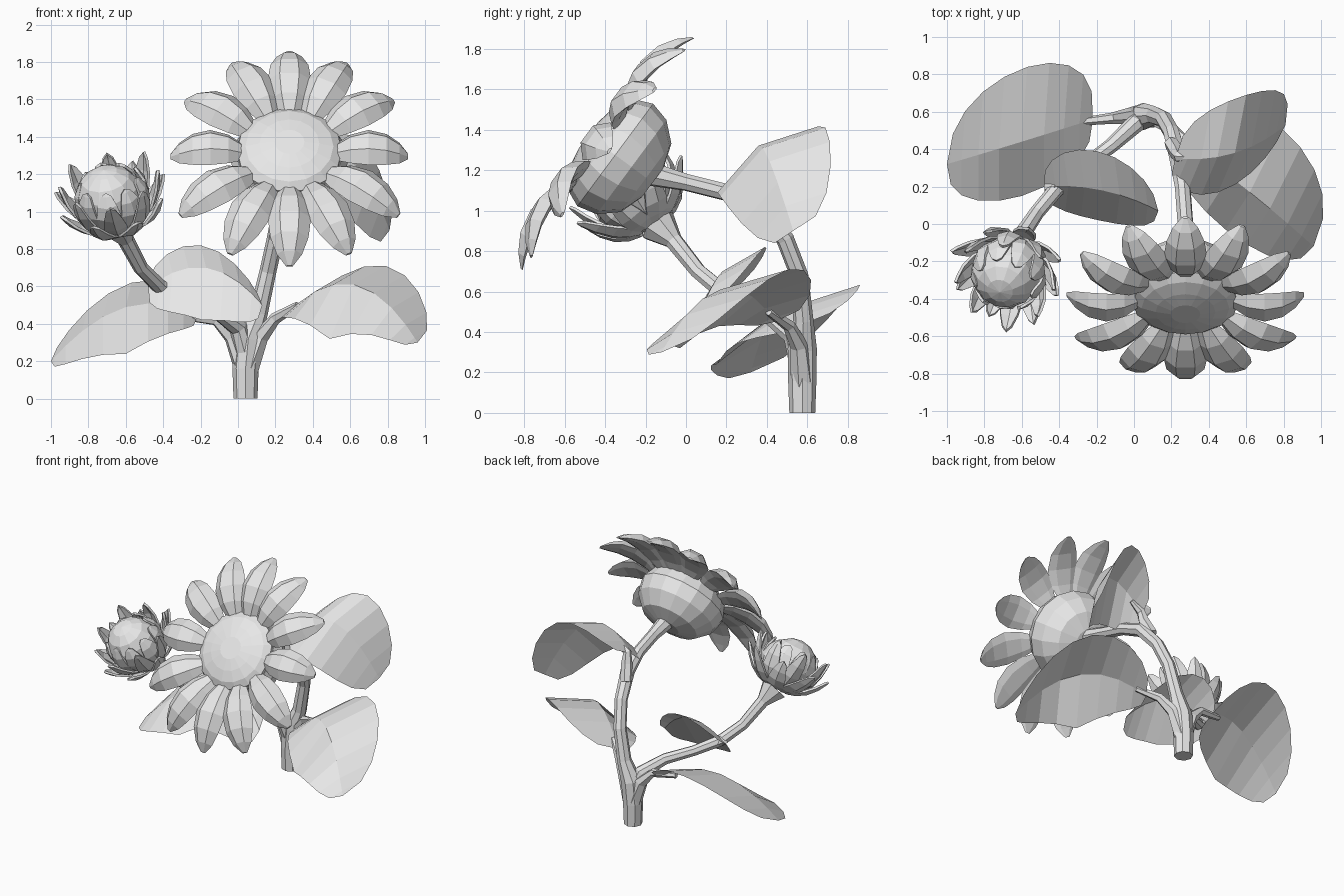
import bpy, bmesh, math
from mathutils import Vector, Matrix

if "Cube" in bpy.data.objects:
    bpy.data.objects.remove(bpy.data.objects["Cube"])

grey = bpy.data.materials.new("pale_grey")
grey.diffuse_color = (0.8, 0.8, 0.8, 1)
grey.use_nodes = True
grey.node_tree.nodes["Principled BSDF"].inputs["Base Color"].default_value = grey.diffuse_color


def make(name, bm, matrix=None):
    """Turn a bmesh into a flat shaded object."""
    mesh = bpy.data.meshes.new(name)
    bm.to_mesh(mesh)
    bm.free()
    mesh.materials.append(grey)
    ob = bpy.data.objects.new(name, mesh)
    bpy.context.collection.objects.link(ob)
    if matrix:
        ob.matrix_world = matrix
    return ob


def frame(centre, normal):
    """Local z along the normal, local y as near to world up as possible."""
    z = Vector(normal).normalized()
    x = Vector((0, 0, 1)).cross(z).normalized()
    y = z.cross(x)
    return Matrix.Translation(centre) @ Matrix((x, y, z)).transposed().to_4x4()


def loft(bm, rings):
    """Skin a list of closed rings and cap both ends."""
    rows = [[bm.verts.new(p) for p in ring] for ring in rings]
    n = len(rows[0])
    for a, b in zip(rows, rows[1:]):
        for i in range(n):
            bm.faces.new((a[i], a[(i + 1) % n], b[(i + 1) % n], b[i]))
    bm.faces.new(rows[0][::-1])
    bm.faces.new(rows[-1])
    bmesh.ops.recalc_face_normals(bm, faces=bm.faces)


def tube(name, points, radii, sides=8):
    pts = [Vector(p) for p in points]
    last = len(pts) - 1
    rings, side, old = [], None, None
    for i, p in enumerate(pts):
        t = (pts[min(i + 1, last)] - pts[max(i - 1, 0)]).normalized()
        if side is None:
            side = t.orthogonal().normalized()
        else:
            side = old.rotation_difference(t) @ side
        old, up = t, t.cross(side)
        rings.append([p + radii[i] * (side * math.cos(a) + up * math.sin(a))
                      for a in (2 * math.pi * k / sides for k in range(sides))])
    bm = bmesh.new()
    loft(bm, rings)
    return make(name, bm)


def add_leaf(bm, base, mid, tip, side_a, side_b, n=10, power=.8, point=0, flatten=0):
    """Folded sheet around a curved midrib; point narrows it, flatten levels side b at the ends."""
    base, mid, tip = Vector(base), Vector(mid), Vector(tip)
    rows = []
    for k in range(n + 1):
        a = math.pi * k / n
        t = (1 - math.cos(a)) / 2
        w = abs(math.sin(a)) ** power * (1 - point * t)
        c = base * (1 - t) * (1 - 2 * t) + mid * 4 * t * (1 - t) + tip * t * (2 * t - 1)
        if k in (0, n):
            rows.append([bm.verts.new(c)] * 3)
        else:
            level = Vector((1, 1, 1 - flatten * abs(1 - 2 * t)))
            rows.append([bm.verts.new(c + Vector(side_a) * w), bm.verts.new(c),
                         bm.verts.new(c + Vector(side_b) * level * w)])
    for a, b in zip(rows, rows[1:]):
        for i in (0, 1):
            quad = list(dict.fromkeys((a[i], a[i + 1], b[i + 1], b[i])))
            bm.faces.new(quad[::-1])


# Stems
tube("main_stem",
     [(.04, .575, 0), (.04, .575, .16), (.055, .575, .32), (.11, .58, .46), (.16, .56, .68),
      (.2, .49, .86), (.235, .36, 1.02), (.26, .2, 1.09), (.275, 0, 1.14), (.28, -.17, 1.18)],
     [.064, .07, .072, .05, .045, .045, .05, .043, .043, .06])
tube("bud_stem",
     [(.05, .58, .2), (.0, .53, .38), (-.12, .42, .47), (-.28, .3, .53), (-.42, .18, .6),
      (-.52, .06, .7), (-.6, -.06, .85), (-.64, -.14, .93)],
     [.06, .05, .04, .037, .042, .04, .045, .1])
tube("left_petiole", [(.04, .58, .15), (-.03, .575, .33), (-.12, .565, .42), (-.3, .545, .44)],
     [.06, .045, .03, .02], 6)
tube("right_petiole", [(.05, .575, .15), (.12, .56, .33), (.2, .51, .43), (.32, .41, .5)],
     [.06, .045, .032, .02], 6)
tube("upper_petiole", [(.2, .43, .97), (.23, .38, 1.08), (.24, .36, 1.16), (.32, .355, 1.22)],
     [.04, .04, .03, .015], 6)
tube("middle_petiole", [(-.4, .2, .58), (-.46, .2, .61), (-.42, .2, .63)], [.03, .025, .012], 6)

# Leaves: base, middle, tip, back side, front side, then levelling of the front side
leaves = {
    "left_leaf": ((-.22, .56, .43), (-.6, .44, .49), (-1, .32, .2), (.03, .4, .13), (0, -.29, -.25), .5),
    "middle_leaf": ((-.48, .2, .59), (-.17, .18, .7), (.13, .07, .5), (-.03, .21, .12), (-.02, -.16, -.28), .2),
    "upper_leaf": ((.22, .35, 1.15), (.54, .38, 1.31), (.81, .53, .9), (.06, .31, .1), (-.09, -.21, -.24), 0),
    "right_leaf": ((.26, .44, .45), (.62, .17, .61), (.96, -.12, .3), (.17, .34, .1), (-.13, -.2, -.29), .7),
}
for name, (base, mid, tip, back, front, flat) in leaves.items():
    bm = bmesh.new()
    add_leaf(bm, base, mid, tip, back, front, flatten=flat)
    make(name, bm)

# Flower head: domed front and rounded back, spun from one profile
tilt = math.radians(36.5)
head = frame((.275, -.39, 1.305), (0, -math.cos(tilt), math.sin(tilt)))


def spun(profile, sides):
    bm = bmesh.new()
    loft(bm, [[(r * math.cos(2 * math.pi * k / sides), r * math.sin(2 * math.pi * k / sides), z)
               for k in range(sides)] for r, z in profile])
    return bm


make("flower_bowl", spun([(.09, -.28), (.21, -.24), (.29, -.15), (.315, -.05), (.285, .02)], 16), head)
make("flower_disk", spun([(.285, 0), (.28, .04), (.235, .075), (.16, .1), (.08, .115)], 16), head)

# Ring of twelve thick, arched petals, the upper and lower ones longest and curling back
sections = [(0, .055), (.2, .095), (.45, .116), (.7, .102), (.88, .068), (1, .018)]
for i in range(12):
    turn = i * math.pi / 6
    turn -= .08 * math.sin(2 * turn)
    length = .385 + .06 * abs(math.cos(turn)) + (.035 if math.cos(turn) < -.1 else 0)
    bm = bmesh.new()
    rings = []
    for s, w in sections:
        y, z, h = .25 + length * s, .03 + .22 * s * (1 - s) - .045 * s ** 3, .55 * w
        rings.append([(-w, y, z - .25 * h), (-.5 * w, y, z - .5 * h), (.5 * w, y, z - .5 * h),
                      (w, y, z - .25 * h), (.45 * w, y, z + .7 * h), (-.45 * w, y, z + .7 * h)])
    loft(bm, rings)
    make(f"petal_{i + 1}", bm, head @ Matrix.Rotation(turn, 4, 'Z'))

# Closed bud: round core wrapped in rings of pointed bracts
axis = (-.18, -.54, .82)
bud = frame((-.685, -.265, 1.07), axis)
wrap = frame((-.67, -.26, 1.07), axis)
bm = bmesh.new()
bmesh.ops.create_uvsphere(bm, u_segments=12, v_segments=8, radius=.185)
make("bud_core", bm, bud)

# Each ring: name, count, turn, half width, (radius, height) of base, middle and tip
bracts = [("inner_bract", 9, 0, .08, (.12, -.15), (.2, -.01), (.15, .13)),
          ("middle_bract", 8, .3, .075, (.09, -.17), (.22, -.06), (.27, .13)),
          ("outer_bract", 8, .7, .075, (.07, -.18), (.21, -.12), (.31, .02))]
for name, count, turn, w, *prof in bracts:
    bm = bmesh.new()
    for i in range(count):
        spin = Matrix.Rotation(turn + i * 2 * math.pi / count, 3, 'Z')
        stretch = 1 + .08 * math.sin(i * 2.4)
        pts = [spin @ Vector((r * (stretch if k == 2 else 1), 0, z)) for k, (r, z) in enumerate(prof)]
        add_leaf(bm, *pts, spin @ Vector((-.025, w, .01)), spin @ Vector((-.025, -w, .01)),
                 n=6, power=1, point=.35)
    ob = make(name + "s", bm, wrap)
    mod = ob.modifiers.new("thickness", 'SOLIDIFY')
    mod.thickness, mod.offset = .015, 0
